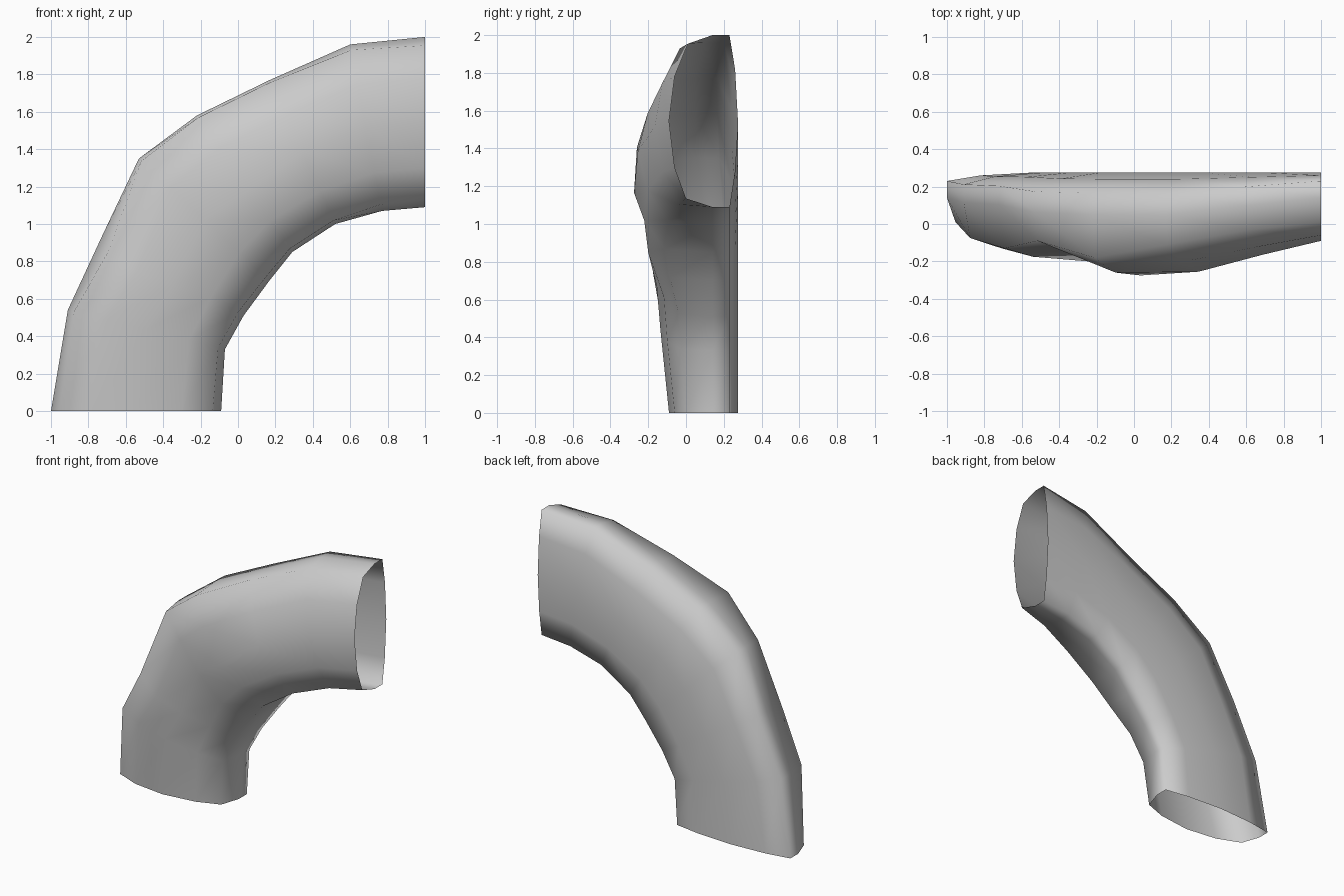
import bpy, bmesh

if "Cube" in bpy.data.objects:
    bpy.data.objects.remove(bpy.data.objects["Cube"])

# Ribs of the bend: inner edge (x, z), outer edge (x, z), depth of the front belly (y)
ribs = [
    ((-0.09, 0.00), (-1.00, 0.00), -0.09),
    ((-0.07, 0.33), (-0.91, 0.54), -0.135),
    ((0.03, 0.51), (-0.72, 0.95), -0.155),
    ((0.17, 0.70), (-0.53, 1.35), -0.23),
    ((0.29, 0.85), (-0.22, 1.58), -0.275),
    ((0.52, 1.00), (0.17, 1.77), -0.255),
    ((0.77, 1.07), (0.60, 1.96), -0.165),
    ((1.00, 1.09), (1.00, 2.00), -0.09),
]
# Cross-section: fraction from inner to outer edge, y at the pipe mouth
SPLIT = 0.14
profile = [(0, .14), (0, .23), (.2, .258), (.5, .275), (.8, .26), (1, .23),
           (1, .14), (.95, .01), (.76, -.06), (.5, -.09), (.23, -.06), (.05, .0)]
# How far the outer rows lean forward in the belly of the bend: y and edge fraction
lean = {4: (-.02, 0), 5: (-.065, 0), 6: (-.09, 0), 7: (0, .035), 11: (0, -.025)}
# Fold on the outer front side: rib -> {profile point: (y, z shift)}
fold = {
    1: {7: (-.075, 0), 8: (-.13, 0)},
    2: {7: (-.13, -.08), 8: (-.175, -.10), 9: (-.155, -.06)},
    3: {7: (-.09, 0), 8: (-.15, 0), 9: (-.205, 0), 10: (-.20, 0)},
    4: {7: (-.18, 0), 8: (-.26, 0), 9: (-.275, -.05)},
    5: {7: (-.11, 0)},
}

# Open bent pipe, lofted rib to rib
bm = bmesh.new()
loops = []
for i, (a, b, belly) in enumerate(ribs):
    k = (SPLIT - belly) / (SPLIT + 0.09)
    w = min(1, (k - 1) / 0.7)
    loop = []
    for j, (u, y) in enumerate(profile):
        if y < SPLIT:
            y = SPLIT + (y - SPLIT) * k
        dy, du = lean.get(j, (0, 0))
        y, u = y + dy * w, u + du * w
        y, dz = fold.get(i, {}).get(j, (y, 0))
        loop.append(bm.verts.new((a[0] + (b[0] - a[0]) * u, y,
                                  a[1] + (b[1] - a[1]) * u + dz)))
    loops.append(loop)
n = len(profile)
for p, q in zip(loops, loops[1:]):
    for j in range(n):
        bm.faces.new((p[j], p[(j + 1) % n], q[(j + 1) % n], q[j]))
bmesh.ops.recalc_face_normals(bm, faces=bm.faces)
for f in bm.faces:
    f.smooth = True

mesh = bpy.data.meshes.new("bent_pipe")
bm.to_mesh(mesh)
bm.free()
pipe = bpy.data.objects.new("bent_pipe", mesh)
bpy.context.collection.objects.link(pipe)
